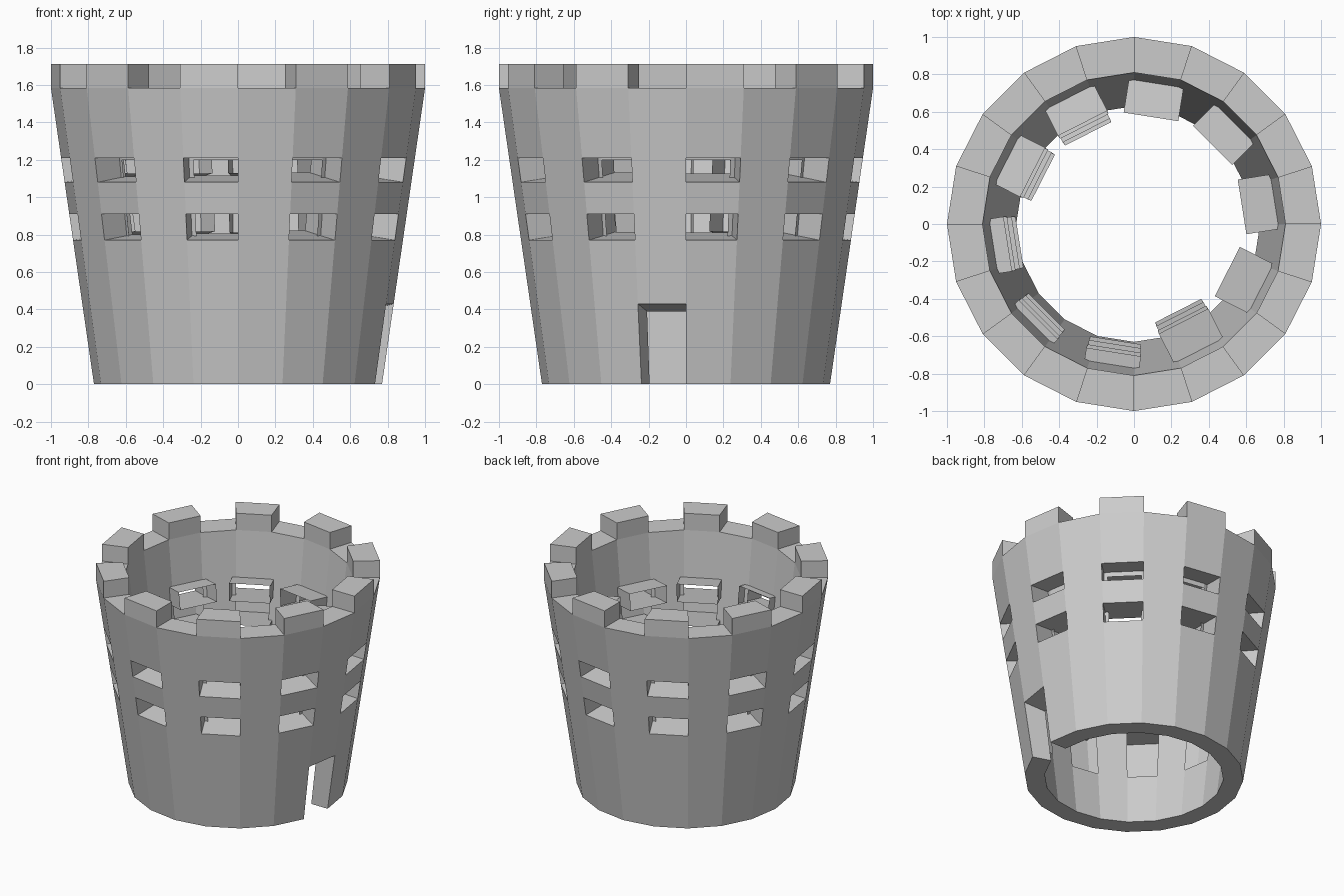
import bpy, bmesh, math
from mathutils import Vector

if "Cube" in bpy.data.objects:
    bpy.data.objects.remove(bpy.data.objects["Cube"])

N, H, TOP = 20, 1.583, 1.713
DOOR = 19
OUT, INN = (0.77, 1.0), (0.63, 0.81)      # bottom and top radii of the two skins
ROWS = ((0.77, 0.91), (1.08, 1.21))       # window heights
TILT = math.atan(0.144)


def P(i, skin, z):
    r = skin[0] + (skin[1] - skin[0]) * min(z, H) / H
    a = math.tau * i / N
    return Vector((r * math.cos(a), r * math.sin(a), z))


def finish(name, quads):
    bm = bmesh.new()
    for q in quads:
        bm.faces.new([bm.verts.new(p) for p in q])
    bmesh.ops.remove_doubles(bm, verts=bm.verts[:], dist=1e-4)
    bmesh.ops.recalc_face_normals(bm, faces=bm.faces[:])
    me = bpy.data.meshes.new(name)
    bm.to_mesh(me)
    bm.free()
    ob = bpy.data.objects.new(name, me)
    bpy.context.collection.objects.link(ob)


# Tower wall: outer and inner skins with window and door openings
wall = []
Z_OUT = (0, 0.43, 0.77, 0.91, 1.08, 1.21, H)
Z_IN = (0, 0.39, 1.2, H)
for i in range(N):
    for skin, zs in ((OUT, Z_OUT), (INN, Z_IN)):
        for k, (a, b) in enumerate(zip(zs, zs[1:])):
            if i == DOOR and k == 0:
                continue
            if i % 2 == 0 and k in ((2, 4) if skin is OUT else (1,)):
                continue
            quad = [P(i, skin, a), P(i + 1, skin, a), P(i + 1, skin, b), P(i, skin, b)]
            wall.append(quad if skin is OUT else quad[::-1])
    if i != DOOR:
        wall.append([P(i, INN, 0), P(i + 1, INN, 0), P(i + 1, OUT, 0), P(i, OUT, 0)])
    if i % 2:
        wall.append([P(i, OUT, H), P(i + 1, OUT, H), P(i + 1, INN, H), P(i, INN, H)])

# Door jambs and lintel
for j in (DOOR, DOOR + 1):
    wall.append([P(j, OUT, 0), P(j, INN, 0), P(j, INN, 0.39), P(j, OUT, 0.43)])
wall.append([P(DOOR, OUT, 0.43), P(DOOR + 1, OUT, 0.43),
             P(DOOR + 1, INN, 0.39), P(DOOR, INN, 0.39)])

# Battlements: one block on every second segment
for i in range(0, N, 2):
    low = [P(i, OUT, H), P(i + 1, OUT, H), P(i + 1, INN, H), P(i, INN, H)]
    high = [p + Vector((0, 0, TOP - H)) for p in low]
    wall.append(high)
    for k in range(4):
        wall.append([low[k], low[(k + 1) % 4], high[(k + 1) % 4], high[k]])
finish("tower_wall", wall)

# Window tunnels: open sleeves running inward from each window
REACH = (0.585, 0.594, 0.58, 0.541, 0.545, 0.62, 0.66, 0.63, 0.52, 0.56)
UPRIGHT = (0, 1, 2, 9)                    # sleeves with vertical inner mouths
tunnels = []
for k, reach in enumerate(REACH):
    i = 2 * k
    mid = math.tau * (i + 0.5) / N
    inward = Vector((-math.cos(mid), -math.sin(mid), 0))
    for lo, hi in ROWS:
        outer = [P(i, OUT, lo), P(i + 1, OUT, lo), P(i + 1, OUT, hi), P(i, OUT, hi)]
        inner = []
        for p in outer:
            if k in UPRIGHT:
                d = -p.dot(inward) - reach
            else:
                d = 0.871 - reach
            inner.append(p + inward * d + Vector((0, 0, d * math.tan(TILT))))
        for e in range(4):
            f = (e + 1) % 4
            tunnels.append([outer[e], outer[f], inner[f], inner[e]])
finish("window_tunnels", tunnels)
